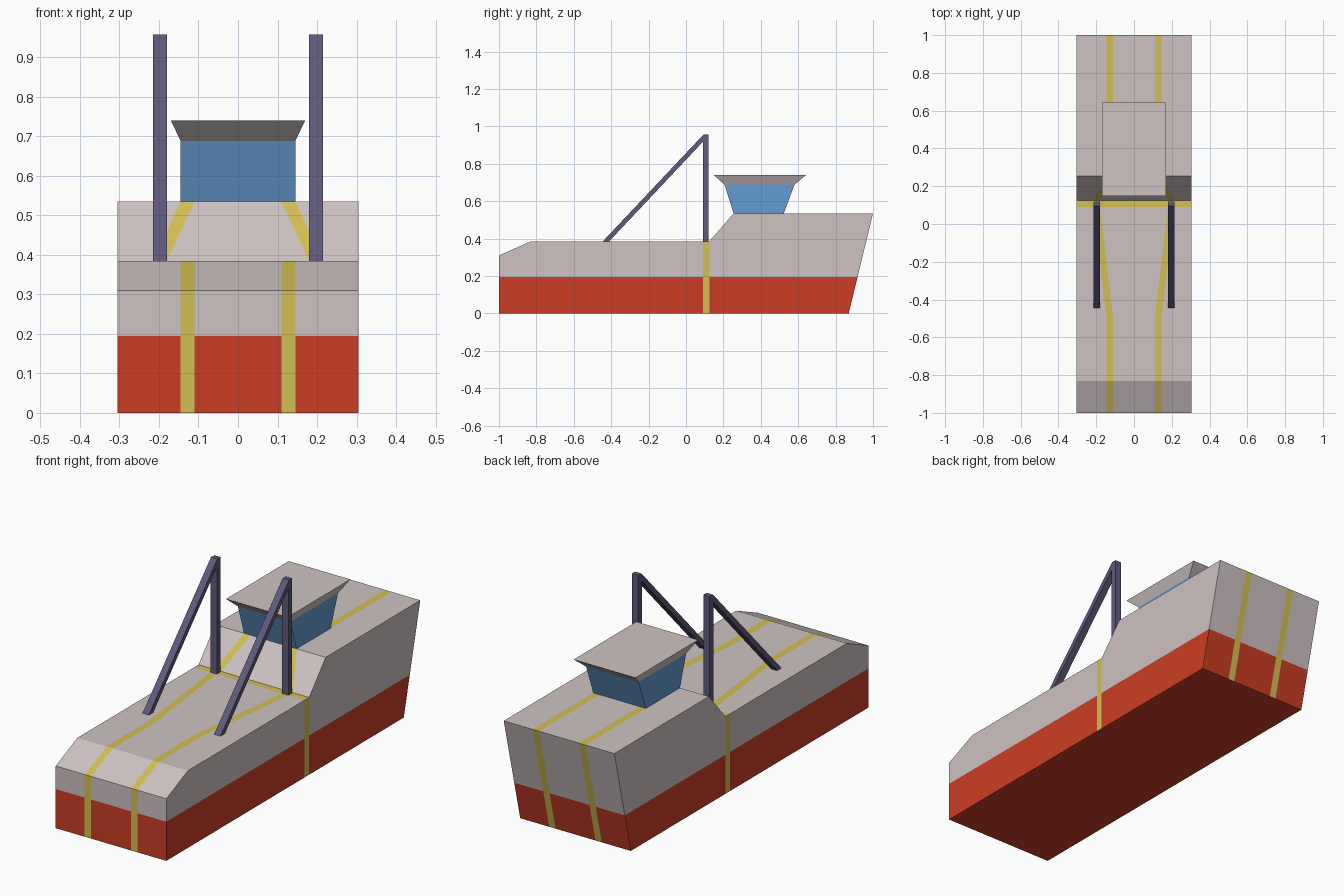
import bpy, bmesh
from mathutils import Vector

if "Cube" in bpy.data.objects:
    bpy.data.objects.remove(bpy.data.objects["Cube"])


def material(name, *rgb):
    m = bpy.data.materials.new(name)
    m.diffuse_color = (*rgb, 1)
    m.use_nodes = True
    m.node_tree.nodes["Principled BSDF"].inputs["Base Color"].default_value = m.diffuse_color
    return m


PALE = material("pale_paint", 0.62, 0.54, 0.54)
RED = material("red_paint", 0.60, 0.048, 0.018)
YELLOW = material("yellow_stripe", 0.65, 0.52, 0.09)
BLUE = material("blue_glass", 0.13, 0.33, 0.65)
STEEL = material("dark_steel", 0.115, 0.10, 0.20)


def loft(bm, a, b, caps=True):
    """Join two matching loops of points with side faces and end caps."""
    a = [bm.verts.new(p) for p in a]
    b = [bm.verts.new(p) for p in b]
    n = len(a)
    for i in range(n):
        j = (i + 1) % n
        bm.faces.new((a[i], a[j], b[j], b[i]))
    if caps:
        bm.faces.new(a)
        bm.faces.new(b)
    bmesh.ops.recalc_face_normals(bm, faces=bm.faces)


def prism(bm, profile, x0, x1):
    loft(bm, [(x0, y, z) for y, z in profile], [(x1, y, z) for y, z in profile])


def finish(bm, name, *mats):
    me = bpy.data.meshes.new(name)
    bm.to_mesh(me)
    bm.free()
    for m in mats:
        me.materials.append(m)
    ob = bpy.data.objects.new(name, me)
    bpy.context.collection.objects.link(ob)
    return ob


# Hull: one extruded side profile
W, WATER, DECK, TOP = 0.305, 0.195, 0.385, 0.535
hull = bmesh.new()
prism(hull, [(-1, 0), (0.87, 0), (1, TOP), (0.255, TOP), (0.125, DECK),
             (-0.83, DECK), (-1, 0.31)], -W, W)


def cut(co, no, test):
    """Slice only the faces that pass the test."""
    faces = [f for f in hull.faces if test(f)]
    geom = set(faces)
    for f in faces:
        geom.update(f.edges)
        geom.update(f.verts)
    bmesh.ops.bisect_plane(hull, geom=list(geom), dist=1e-5,
                           plane_co=Vector(co), plane_no=Vector(no).normalized())
    hull.normal_update()


def not_bottom(f):
    return f.normal.z > -0.9


def in_zone(f, y0, y1):
    return f.normal.z > 0.1 and y0 < f.calc_center_median().y < y1


# Paint lines: waterline, cross band, lengthwise stripes that splay to the posts
INNER, SPLAY, WIDE = 0.11, 0.18, 0.035
ZONES = [(-0.5, 0.09, INNER, SPLAY), (0.125, 0.255, SPLAY, INNER)]
cut((0, 0, WATER), (0, 0, 1), not_bottom)
for y in (0.09, 0.125):
    cut((0, y, 0), (0, 1, 0), not_bottom)
cut((0, -0.5, 0), (0, 1, 0), lambda f: in_zone(f, -0.83, 0.09))
for side in (-1, 1):
    for off in (0, WIDE):
        cut((side * (INNER + off), 0, 0), (1, 0, 0),
            lambda f: not_bottom(f) and not in_zone(f, 0.09, 0.125)
            and not any(in_zone(f, z[0], z[1]) for z in ZONES))
        for y0, y1, xa, xb in ZONES:
            cut((side * (xa + off), y0, 0), (y1 - y0, -side * (xb - xa), 0),
                lambda f: in_zone(f, y0, y1))


def stripe_inner(y):
    for y0, y1, xa, xb in ZONES:
        if y0 < y < y1:
            return xa + (xb - xa) * (y - y0) / (y1 - y0)
    return INNER


for f in hull.faces:
    c = f.calc_center_median()
    f.material_index = 1 if c.z < WATER else 0
    lengthwise = abs(f.normal.x) < 0.5 and 0 < abs(c.x) - stripe_inner(c.y) < WIDE
    if not_bottom(f) and (0.09 < c.y < 0.125 or lengthwise):
        f.material_index = 2
finish(hull, "hull", PALE, RED, YELLOW)


# Wheelhouse and flared roof
def rect(x, y0, y1, z):
    return [(-x, y0, z), (x, y0, z), (x, y1, z), (-x, y1, z)]


bm = bmesh.new()
loft(bm, rect(0.145, 0.255, 0.523, TOP), rect(0.145, 0.206, 0.58, 0.688))
finish(bm, "wheelhouse", BLUE)
bm = bmesh.new()
loft(bm, rect(0.145, 0.206, 0.58, 0.688), rect(0.17, 0.148, 0.642, 0.74))
finish(bm, "wheelhouse_roof", PALE)

# Mast frames: upright post with a sloping brace, one on each side
FRAME = [(-0.445, DECK), (-0.411, DECK), (0.09, 0.917), (0.09, DECK),
         (0.12, DECK), (0.12, 0.957), (0.094, 0.957)]
for side, name in ((-1, "left"), (1, "right")):
    bm = bmesh.new()
    prism(bm, FRAME, side * 0.18, side * 0.215)
    finish(bm, "mast_frame_" + name, STEEL)
